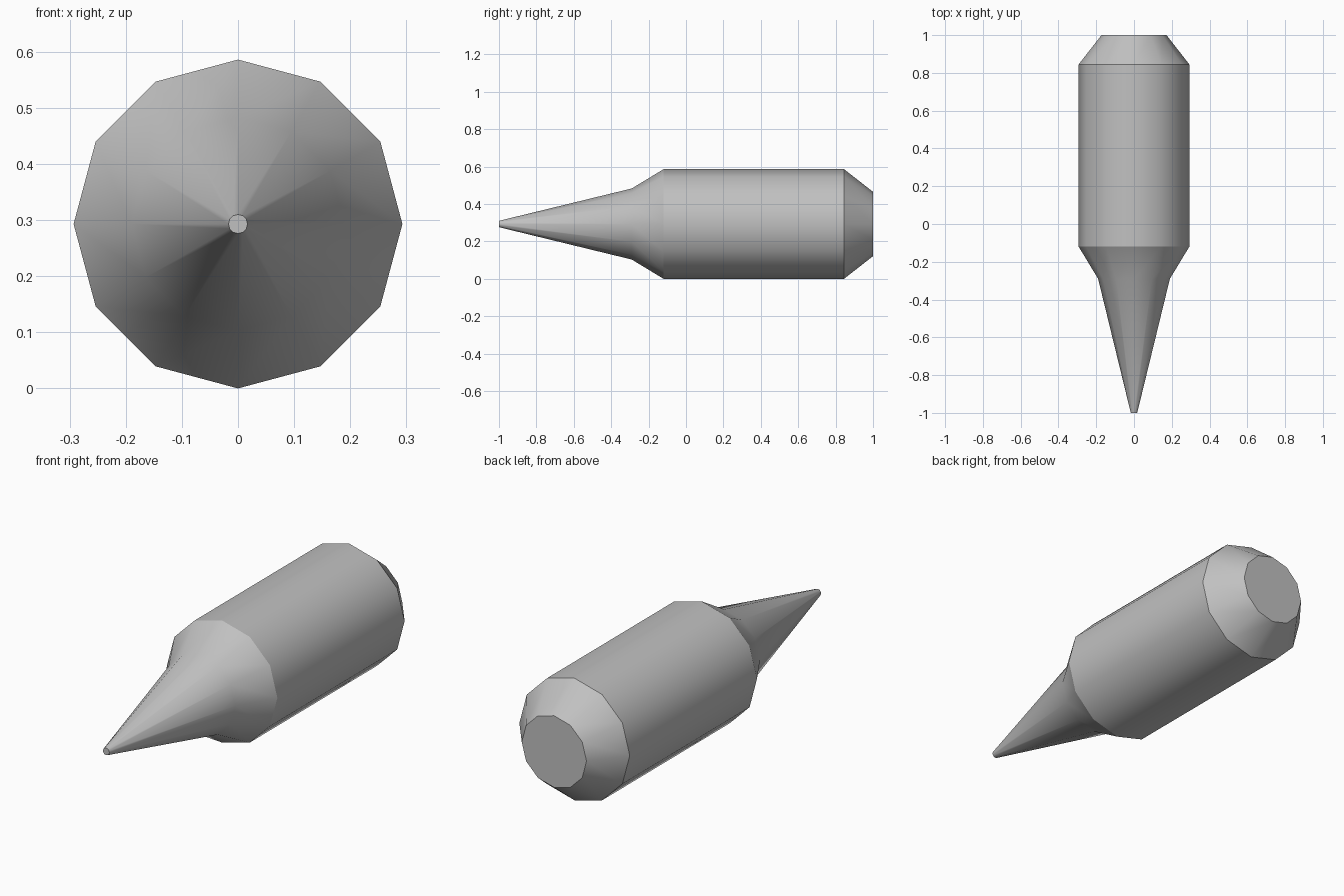
import bpy
import bmesh
import math

cube = bpy.data.objects.get("Cube")
if cube:
    bpy.data.objects.remove(cube, do_unlink=True)

SIDES = 12
RADIUS = 0.293

# Single plain grey
grey = bpy.data.materials.new("plain grey")
grey.use_nodes = True
colour = (0.53, 0.53, 0.53, 1)
grey.diffuse_color = colour
grey.node_tree.nodes["Principled BSDF"].inputs["Base Color"].default_value = colour

# Profile along y: (position, radius), tip to rear
profile = [(-1, 0.017), (-0.29, 0.19), (-0.12, RADIUS), (0.845, RADIUS), (1, 0.172)]

# Turned body with a tapered point and a chamfered rear
bm = bmesh.new()
rings = []
for y, r in profile:
    angles = [2 * math.pi * i / SIDES for i in range(SIDES)]
    rings.append([bm.verts.new((r * math.sin(a), y, RADIUS + r * math.cos(a))) for a in angles])
for a, b in zip(rings, rings[1:]):
    for i in range(SIDES):
        j = (i + 1) % SIDES
        bm.faces.new((a[i], a[j], b[j], b[i]))

# Flat ends
bm.faces.new(rings[0])
bm.faces.new(rings[-1])
bmesh.ops.recalc_face_normals(bm, faces=bm.faces)

mesh = bpy.data.meshes.new("pointed_body")
bm.to_mesh(mesh)
bm.free()
mesh.materials.append(grey)
body = bpy.data.objects.new("pointed_body", mesh)
bpy.context.collection.objects.link(body)

# Smooth around the sides, crisp at shoulder and ends
bpy.ops.object.select_all(action="DESELECT")
body.select_set(True)
bpy.context.view_layer.objects.active = body
bpy.ops.object.shade_smooth_by_angle(angle=math.radians(30.1))
